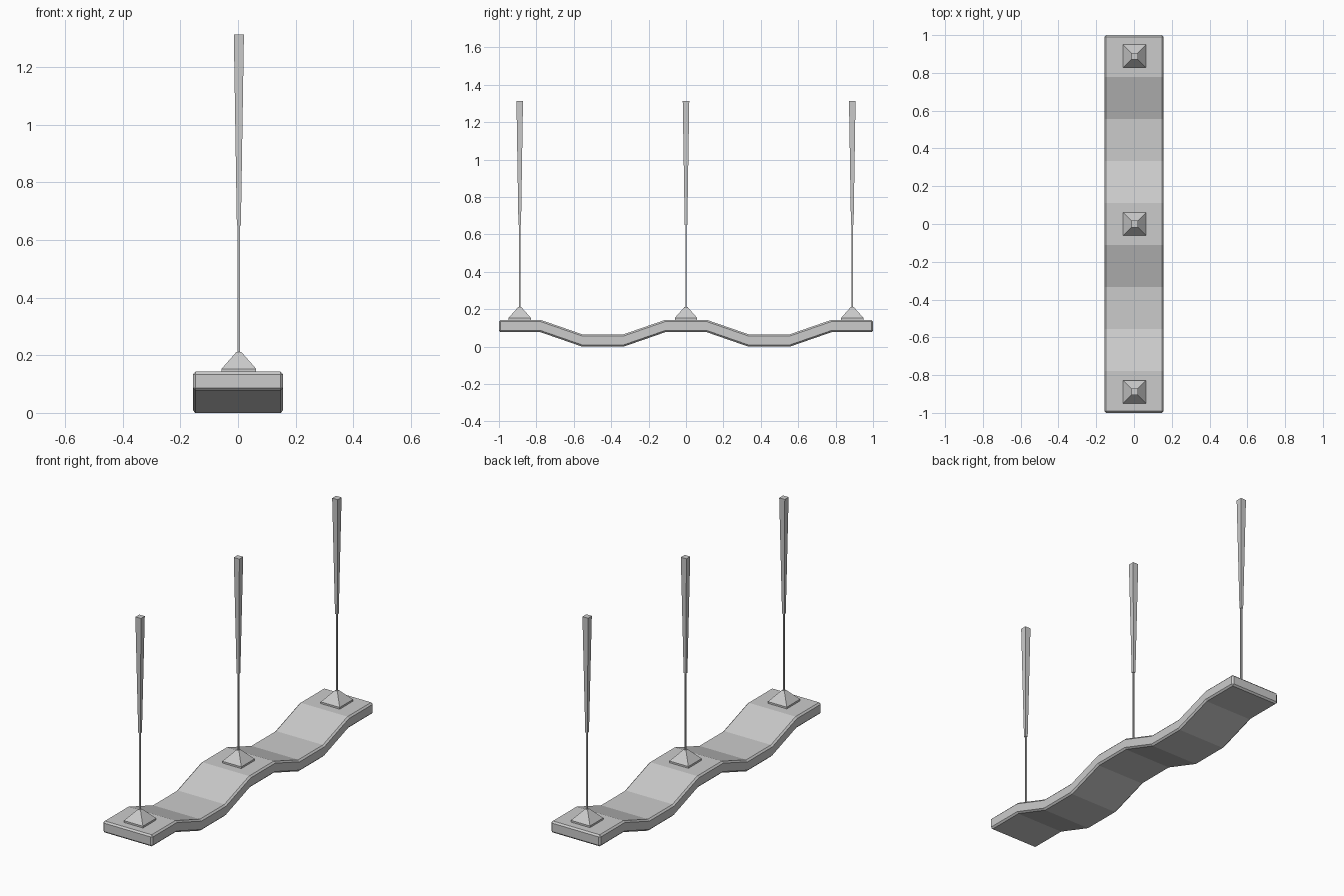
import bpy, bmesh

if "Cube" in bpy.data.objects:
    bpy.data.objects.remove(bpy.data.objects["Cube"])

def make_object(name, bm):
    bmesh.ops.recalc_face_normals(bm, faces=bm.faces[:])
    mesh = bpy.data.meshes.new(name)
    bm.to_mesh(mesh)
    bm.free()
    obj = bpy.data.objects.new(name, mesh)
    bpy.context.collection.objects.link(obj)
    return obj

def square_loft(name, sections, x, y):
    """Stack of square rings given as (z, half width), capped at both ends."""
    bm = bmesh.new()
    rings = [[bm.verts.new((x + sx * h, y + sy * h, z))
              for sx, sy in ((-1, -1), (1, -1), (1, 1), (-1, 1))]
             for z, h in sections]
    for a, b in zip(rings, rings[1:]):
        for i in range(4):
            j = (i + 1) % 4
            bm.faces.new((a[i], a[j], b[j], b[i]))
    bm.faces.new(rings[0][::-1])
    bm.faces.new(rings[-1])
    return make_object(name, bm)

# Wavy base: flat crests and troughs joined by slopes
HALF_W, THICK, RISE = 0.157, 0.066, 0.077
stations = [-1 + i * 2 / 9 for i in range(10)]
heights = [RISE, RISE, 0, 0, RISE, RISE, 0, 0, RISE, RISE]
bm = bmesh.new()
rings = [[bm.verts.new((x, y, z + dz)) for x, dz in
          ((-HALF_W, 0), (HALF_W, 0), (HALF_W, THICK), (-HALF_W, THICK))]
         for y, z in zip(stations, heights)]
for a, b in zip(rings, rings[1:]):
    for i in range(4):
        j = (i + 1) % 4
        bm.faces.new((a[i], a[j], b[j], b[i]))
bm.faces.new(rings[0][::-1])
bm.faces.new(rings[-1])
base = make_object("wavy_base", bm)
bevel = base.modifiers.new("edge_chamfer", 'BEVEL')
bevel.width = 0.009
bevel.segments = 1
bevel.limit_method = 'ANGLE'
bevel.angle_limit = 0.8

# Three holders with sticks, one on each crest
for n, y in enumerate((-0.889, 0.0, 0.889), 1):
    square_loft(f"holder_{n}", [(0.14, 0.06), (0.153, 0.06), (0.212, 0.008)], 0.003, y)
    square_loft(f"thin_rod_{n}", [(0.19, 0.004), (0.66, 0.004)], 0.003, y)
    square_loft(f"tapered_stick_{n}", [(0.65, 0.007), (1.313, 0.0175)], 0.003, y)
